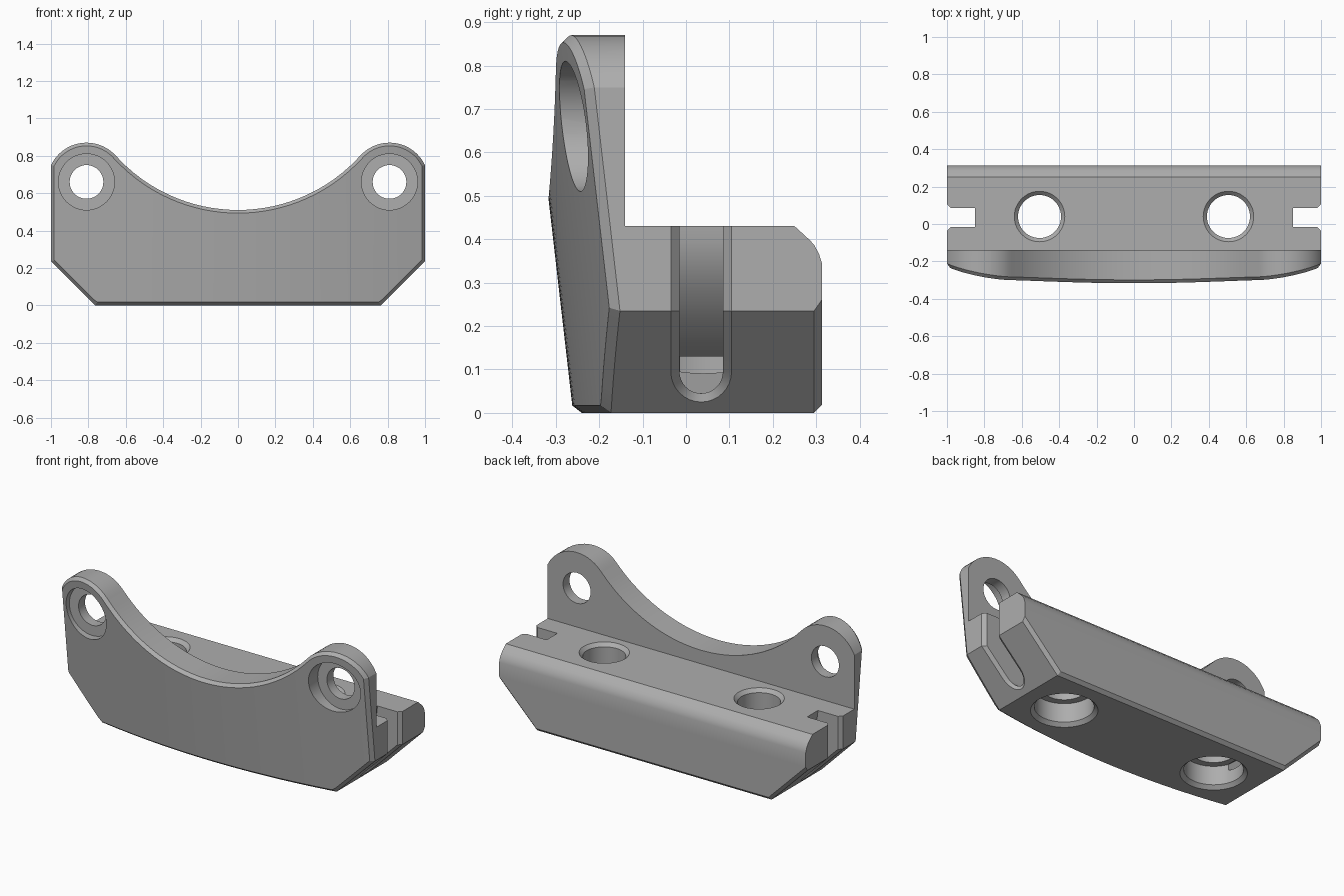
import bpy, bmesh, math
from math import sin, cos, pi, sqrt

cube = bpy.data.objects.get("Cube")
if cube:
    bpy.data.objects.remove(cube, do_unlink=True)

grey = bpy.data.materials.new("plain grey")
grey.use_nodes = True
COLOUR = (0.42, 0.42, 0.42, 1)
grey.diffuse_color = COLOUR
grey.node_tree.nodes["Principled BSDF"].inputs["Base Color"].default_value = COLOUR


def loft(name, rings):
    """Closed solid through matching rings; the ends are filled with strips."""
    bm = bmesh.new()
    loops = [[bm.verts.new(p) for p in ring] for ring in rings]
    n = len(loops[0])
    for a, b in zip(loops, loops[1:]):
        for i in range(n):
            j = (i + 1) % n
            bm.faces.new((a[i], a[j], b[j], b[i]))
    for end in (loops[0], loops[-1]):
        for i in range((n - 1) // 2):
            corners = (end[i], end[i + 1], end[n - 2 - i], end[n - 1 - i])
            bm.faces.new(list(dict.fromkeys(corners)))
    bmesh.ops.recalc_face_normals(bm, faces=bm.faces)
    mesh = bpy.data.meshes.new(name)
    bm.to_mesh(mesh)
    bm.free()
    mesh.materials.append(grey)
    obj = bpy.data.objects.new(name, mesh)
    bpy.context.collection.objects.link(obj)
    return obj


def lathe(name, profile, place):
    """Turned solid; place maps (across, up, along) to a position."""
    turn = [2 * pi * i / 48 for i in range(48)]
    return loft(name, [[place(r * cos(t), r * sin(t), h) for t in turn]
                       for r, h in profile])


def cut(target, cutter):
    cutter.hide_render = True
    mod = target.modifiers.new("cut", "BOOLEAN")
    mod.operation = "DIFFERENCE"
    mod.solver = "EXACT"
    mod.object = cutter
    bpy.context.view_layer.objects.active = target
    bpy.ops.object.modifier_apply(modifier=mod.name)
    bpy.data.objects.remove(cutter, do_unlink=True)


# Shared outline: flat bottom with 45 degree lower corners
FLAT = 0.765
CORNER = 1 - FLAT

# Front plate: two rounded lugs joined by a concave scoop
LUG_X, LUG_Z, LUG_R = 0.81, 0.66, 0.21
SCOOP_R, SCOOP_Z = 0.881, 1.391


def top_edge(x, d):
    x = abs(x)
    if x > LUG_X * (SCOOP_R + d) / (SCOOP_R + LUG_R):
        return LUG_Z + sqrt(max(0, (LUG_R - d) ** 2 - (x - LUG_X) ** 2))
    return SCOOP_Z - sqrt((SCOOP_R + d) ** 2 - x * x)


def bottom_edge(x, d):
    return max(d, abs(x) - FLAT + d * sqrt(2))


def front_y(x, z):
    return -0.26 - 0.115 * z + 0.115 * x * x


tangent = LUG_X * SCOOP_R / (SCOOP_R + LUG_R)
half = [tangent * i / 14 for i in range(1, 15)] + [FLAT, 1.0]
start = math.acos((tangent - LUG_X) / LUG_R)
stop = math.acos((1 - LUG_X) / LUG_R)
half += [LUG_X + LUG_R * cos(start + (stop - start) * i / 16) for i in range(1, 16)]
half.sort()
stations = [-x for x in reversed(half)] + [0] + half


def plate_ring(d, depth):
    xs = [x * (1 - d) for x in stations]
    pts = [(x, top_edge(x, d)) for x in xs]
    pts += [(x, bottom_edge(x, d)) for x in reversed(xs)]
    return [(x, depth(x, z), z) for x, z in pts]


plate = loft("front_plate", [
    plate_ring(0, lambda x, z: -0.14),
    plate_ring(0, lambda x, z: front_y(x, z) + 0.02),
    plate_ring(0.017, front_y)])

# Counterbored lug holes
for s in (-1, 1):
    cut(plate, lathe("lug_hole_cutter",
                     [(0.09, -0.1), (0.09, -0.2), (0.15, -0.2), (0.15, -0.5)],
                     lambda a, b, h: (s * LUG_X + a, h, LUG_Z + b)))


# Rear block with sloped back edge and bevelled lower rim
def block_ring(y, top, d):
    side = [(1, top), (1, CORNER + d * sqrt(2)), (FLAT - 0.414 * d, d)]
    return [(-x, y, z) for x, z in side] + [(x, y, z) for x, z in reversed(side)]


block = loft("rear_block", [block_ring(*r) for r in (
    (-0.14, 0.43, 0), (0.25, 0.43, 0), (0.285, 0.398, 0),
    (0.295, 0.387, 0), (0.306, 0.367, 0.011), (0.313, 0.345, 0.018))])

# Vertical bolt holes, chamfered on top and counterbored below
for s in (-1, 1):
    cut(block, lathe("bolt_hole_cutter",
                     [(0.145, 0.44), (0.115, 0.41), (0.115, 0.13),
                      (0.155, 0.13), (0.155, 0.02), (0.185, -0.01)],
                     lambda a, b, h: (s * 0.505 + a, 0.04 + b, h)))

# Curved side slots with flared mouths
SLOT_Y, SLOT_Z = 0.035, 0.095
heights = [0.6] + [0.43 - 0.03 * i for i in range(11)] + [CORNER]
heights.sort(reverse=True)


def slot_ring(s, r, depth):
    left = [(-r, z) for z in heights]
    arc = [(-r * cos(pi * i / 16), SLOT_Z - r * sin(pi * i / 16)) for i in range(17)]
    right = [(r, z) for z in reversed(heights)]
    return [(s * depth(z), SLOT_Y + y, z) for y, z in left + arc + right]


def slot_wall(z):
    if z < SLOT_Z:
        return 0.65 + 2.6 * (SLOT_Z - z)
    fall = min(1, max(0, (0.43 - z) / 0.3))
    return 0.85 - 0.2 * fall ** 2


def side_face(z):
    return min(1, FLAT + z)


for s in (-1, 1):
    cut(block, loft("slot_cutter", [
        slot_ring(s, 0.05, slot_wall),
        slot_ring(s, 0.05, lambda z: side_face(z) - 0.02),
        slot_ring(s, 0.09, lambda z: side_face(z) + 0.02),
        slot_ring(s, 0.09, lambda z: 1.3)]))

# Smooth curved surfaces, keep machined edges crisp
for obj in (plate, block):
    bpy.ops.object.select_all(action="DESELECT")
    obj.select_set(True)
    bpy.context.view_layer.objects.active = obj
    bpy.ops.object.shade_smooth_by_angle(angle=math.radians(18))
